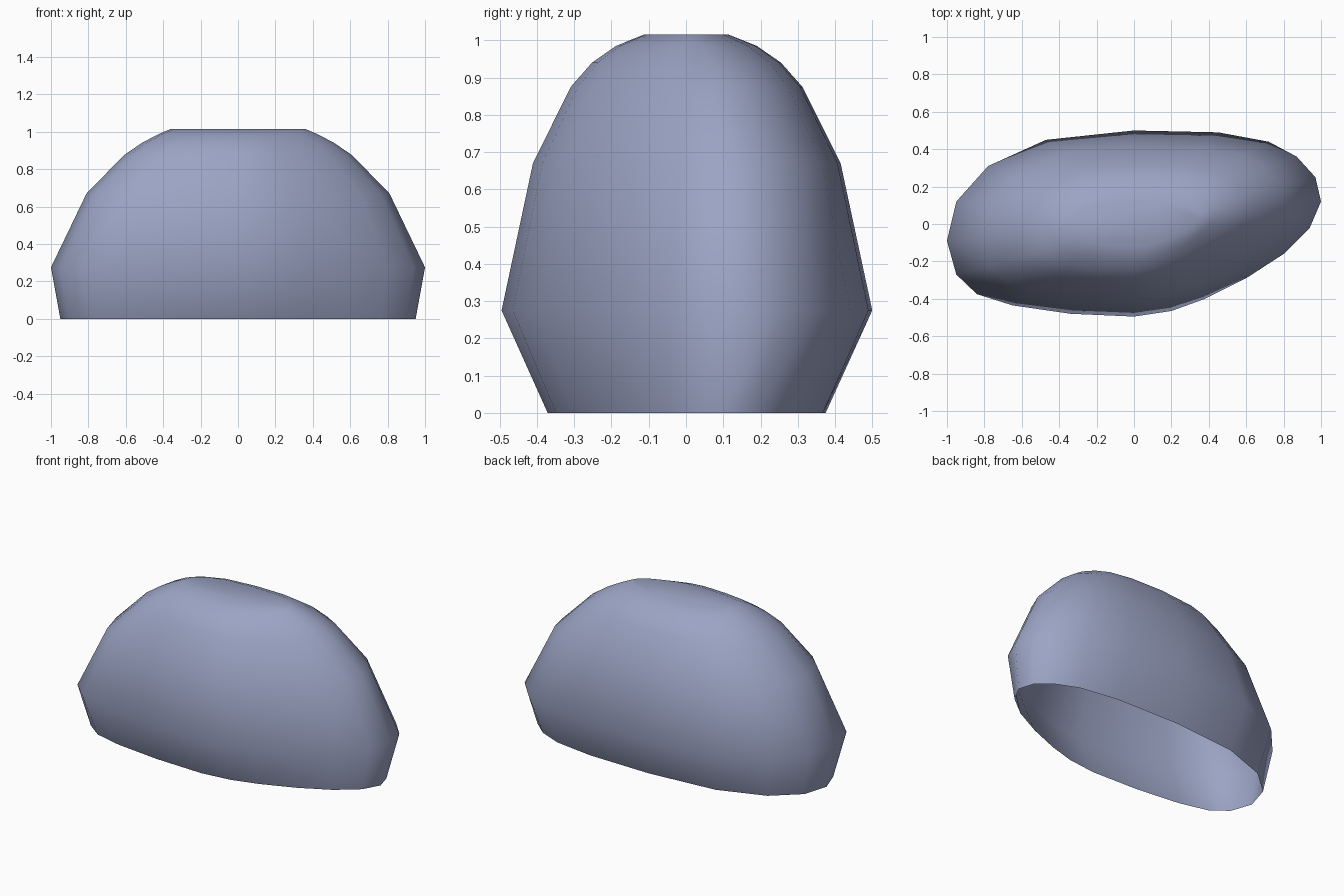
import bpy, bmesh

if "Cube" in bpy.data.objects:
    bpy.data.objects.remove(bpy.data.objects["Cube"])

# Outline of the widest level, seen from above
OUTLINE = [(-1, -.09), (-.95, -.27), (-.84, -.375), (-.65, -.435), (-.34, -.48),
           (0, -.495), (.2, -.465), (.38, -.4), (.6, -.29), (.8, -.16),
           (.94, -.02), (1, .12), (.97, .25), (.87, .36), (.72, .44),
           (.45, .49), (0, .5), (-.47, .45), (-.78, .31), (-.95, .12)]
# Height, x scale and y scale of each level
LEVELS = [(0, .95, .75), (.275, 1, 1), (.67, .81, .83), (.875, .61, .625),
          (.94, .515, .51), (.985, .43, .38), (1.015, .36, .23)]

# Rock shell, open at the bottom
bm = bmesh.new()
rings = [[bm.verts.new((x * sx, y * sy, z)) for x, y in OUTLINE] for z, sx, sy in LEVELS]
n = len(OUTLINE)
for low, high in zip(rings, rings[1:]):
    for i in range(n):
        j = (i + 1) % n
        bm.faces.new((low[i], low[j], high[j], high[i]))
bm.faces.new(rings[-1])
for f in bm.faces:
    f.smooth = True

mesh = bpy.data.meshes.new("rock")
bm.to_mesh(mesh)
bm.free()
rock = bpy.data.objects.new("rock", mesh)
bpy.context.collection.objects.link(rock)

# Blue-grey stone
stone = bpy.data.materials.new("stone")
stone.diffuse_color = (.33, .37, .55, 1)
stone.use_nodes = True
stone.node_tree.nodes["Principled BSDF"].inputs["Base Color"].default_value = stone.diffuse_color
mesh.materials.append(stone)
